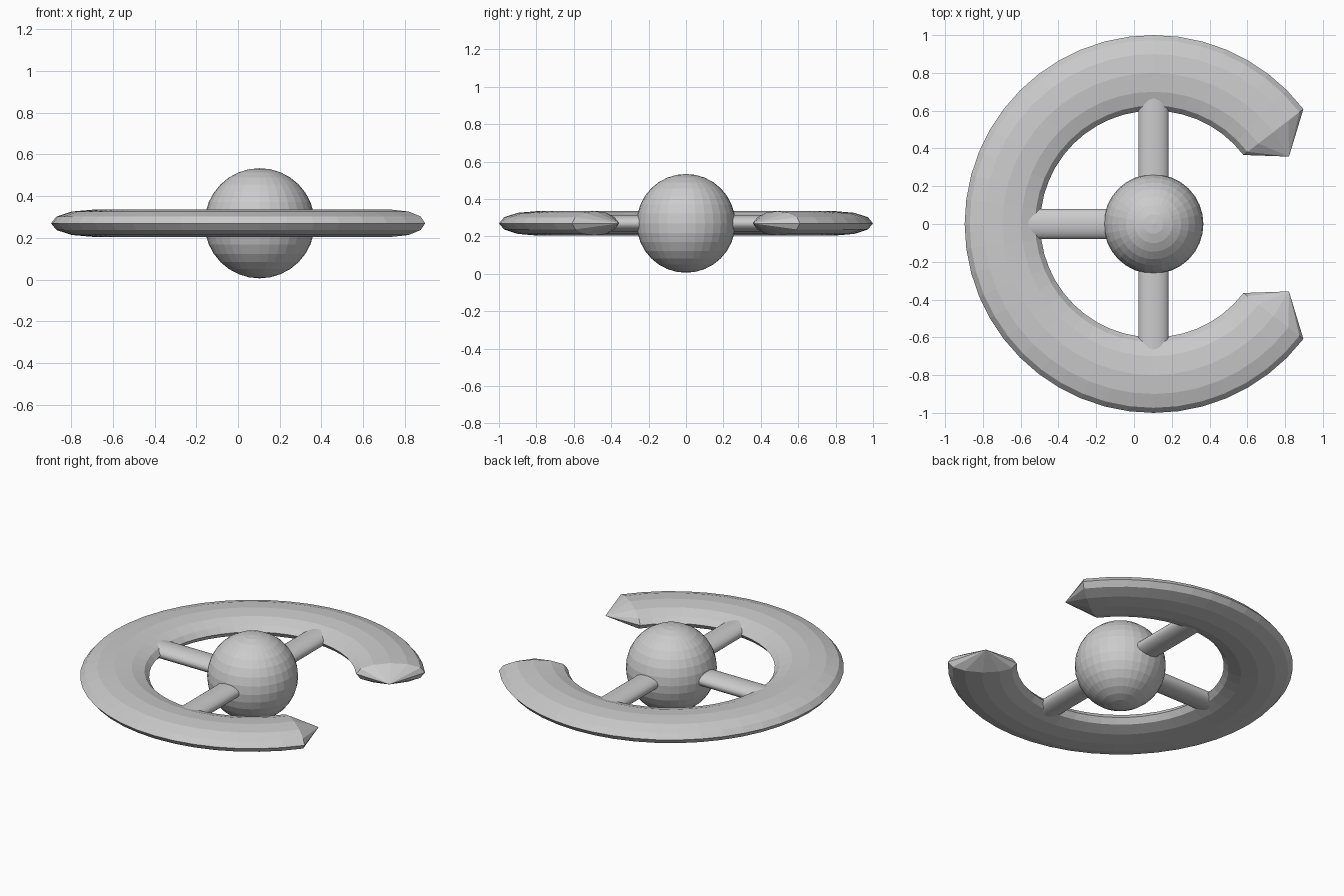
import bpy, bmesh
from math import sin, cos, radians, pi
from mathutils import Matrix

if "Cube" in bpy.data.objects:
    bpy.data.objects.remove(bpy.data.objects["Cube"])

CX, CZ = 0.1035, 0.27          # shared centre of ring and core
RING_R, TUBE_W, TUBE_H = 0.8, 0.2, 0.065
SIDES, STEPS, GAP = 12, 38, 37.5


def finish(name, bm):
    bmesh.ops.recalc_face_normals(bm, faces=bm.faces)
    mesh = bpy.data.meshes.new(name)
    bm.to_mesh(mesh)
    bm.free()
    obj = bpy.data.objects.new(name, mesh)
    obj.location = (CX, 0, CZ)
    bpy.context.collection.objects.link(obj)
    return obj


# Open flattened ring: sweep an ellipse around z, close each end with a point
bm = bmesh.new()
loops = []
for i in range(STEPS + 1):
    a = radians(GAP + i * (360 - 2 * GAP) / STEPS)
    loop = []
    for j in range(SIDES):
        t = 2 * pi * j / SIDES
        r = RING_R + TUBE_W * cos(t)
        loop.append(bm.verts.new((r * cos(a), r * sin(a), TUBE_H * sin(t))))
    loops.append(loop)
for p, q in zip(loops, loops[1:]):
    for j in range(SIDES):
        k = (j + 1) % SIDES
        bm.faces.new((p[j], p[k], q[k], q[j]))
for loop, side in ((loops[0], 1), (loops[-1], -1)):
    tip = bm.verts.new((0.717, side * 0.357, 0))
    for j in range(SIDES):
        bm.faces.new((loop[j], loop[(j + 1) % SIDES], tip))
finish("open_ring", bm)

# Central ball
bm = bmesh.new()
bmesh.ops.create_uvsphere(bm, u_segments=32, v_segments=16, radius=0.264)
finish("core_ball", bm)

# Three flattened spokes from the ball into the ring
for name, angle in (("back_spoke", 90), ("left_spoke", 180), ("front_spoke", 270)):
    bm = bmesh.new()
    bmesh.ops.create_cone(bm, cap_ends=True, segments=32,
                          radius1=0.08, radius2=0.08, depth=0.7)
    lay = Matrix.Rotation(pi / 2, 4, 'Y')
    flat = Matrix.Diagonal((1, 1, 0.56, 1))
    turn = Matrix.Rotation(radians(angle), 4, 'Z')
    bm.transform(turn @ Matrix.Translation((0.35, 0, 0)) @ flat @ lay)
    spoke = finish(name, bm)
    bpy.ops.object.select_all(action='DESELECT')
    spoke.select_set(True)
    bpy.context.view_layer.objects.active = spoke
    bpy.ops.object.shade_smooth_by_angle(angle=radians(30))
